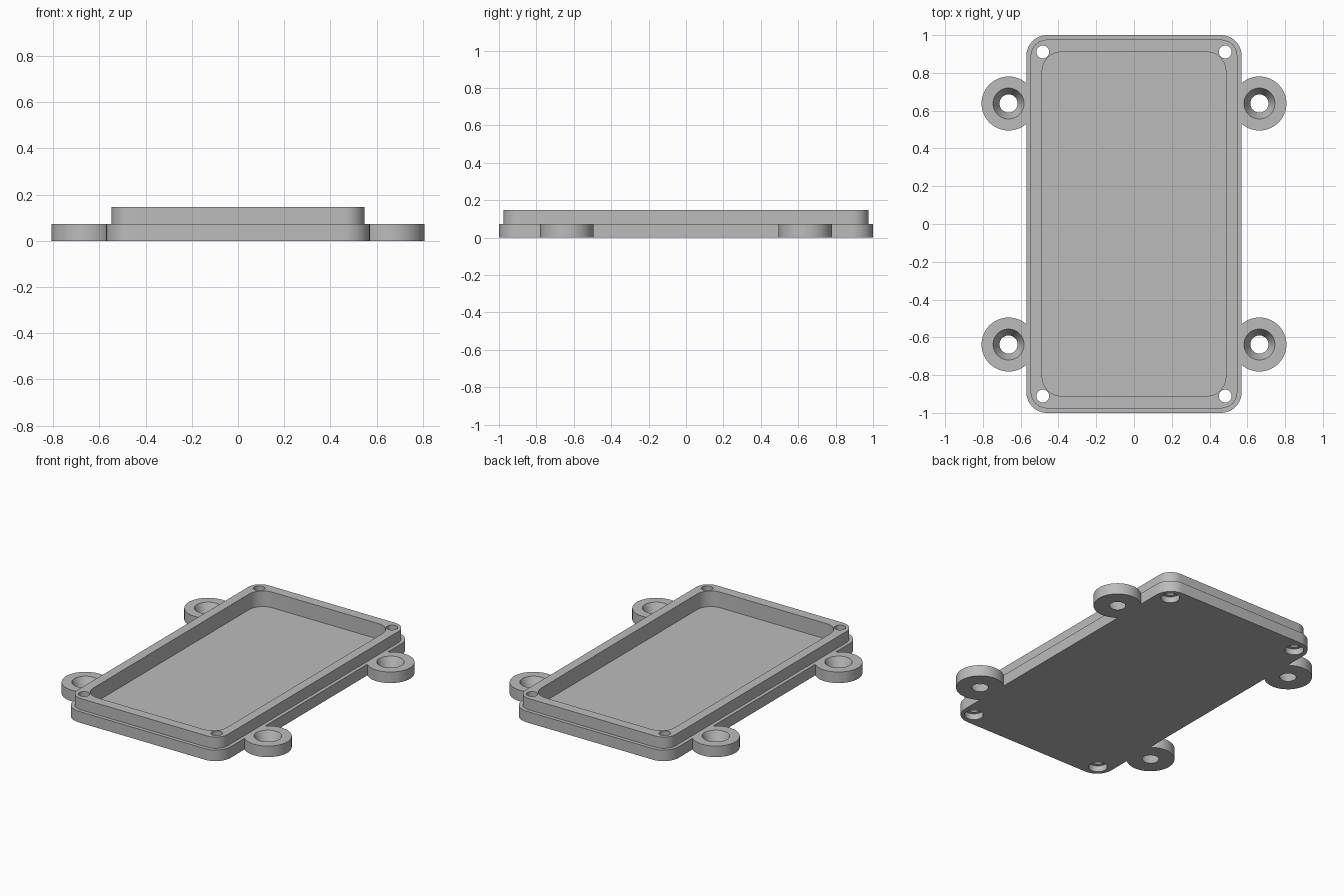
import bpy, bmesh, math

cube = bpy.data.objects.get("Cube")
if cube:
    bpy.data.objects.remove(cube, do_unlink=True)

BASE_TOP, RIM_TOP, FLOOR = 0.073, 0.147, 0.044

grey = bpy.data.materials.new("plain grey")
grey.use_nodes = True
grey.diffuse_color = (0.5, 0.5, 0.5, 1)
grey.node_tree.nodes["Principled BSDF"].inputs["Base Color"].default_value = (0.5, 0.5, 0.5, 1)


def make_object(name, bm):
    bmesh.ops.recalc_face_normals(bm, faces=bm.faces)
    mesh = bpy.data.meshes.new(name)
    bm.to_mesh(mesh)
    bm.free()
    mesh.materials.append(grey)
    obj = bpy.data.objects.new(name, mesh)
    bpy.context.collection.objects.link(obj)
    return obj


def rounded_slab(name, hx, hy, radius, z0, z1, steps=12):
    """Upright prism with a rounded rectangle outline."""
    bm = bmesh.new()
    outline = []
    for quarter, (sx, sy) in enumerate([(1, 1), (-1, 1), (-1, -1), (1, -1)]):
        for i in range(steps + 1):
            a = math.pi / 2 * (quarter + i / steps)
            outline.append(bm.verts.new((sx * (hx - radius) + radius * math.cos(a),
                                         sy * (hy - radius) + radius * math.sin(a), z0)))
    face = bm.faces.new(outline)
    top = bmesh.ops.extrude_face_region(bm, geom=[face])["geom"]
    bmesh.ops.translate(bm, vec=(0, 0, z1 - z0),
                        verts=[v for v in top if isinstance(v, bmesh.types.BMVert)])
    return make_object(name, bm)


def round_post(name, x, y, r0, r1, z0, z1):
    """Cylinder or cone from z0 (radius r0) to z1 (radius r1)."""
    bm = bmesh.new()
    bmesh.ops.create_cone(bm, cap_ends=True, segments=48, radius1=r0, radius2=r1, depth=z1 - z0)
    bmesh.ops.translate(bm, vec=(x, y, (z0 + z1) / 2), verts=bm.verts)
    return make_object(name, bm)


def combine(target, tool, operation):
    """Boolean the tool into the target, then discard the tool."""
    tool.hide_render = True
    mod = target.modifiers.new("combine", 'BOOLEAN')
    mod.object, mod.operation, mod.solver = tool, operation, 'EXACT'
    bpy.context.view_layer.objects.active = target
    bpy.ops.object.modifier_apply(modifier=mod.name)
    bpy.data.objects.remove(tool, do_unlink=True)


CORNERS = [(sx, sy) for sx in (-1, 1) for sy in (-1, 1)]

# Base plate with the narrower raised lip and the four mounting lugs
tray = rounded_slab("enclosure_tray", 0.57, 1.0, 0.11, 0, BASE_TOP)
combine(tray, rounded_slab("raised_lip", 0.547, 0.976, 0.087, 0.02, RIM_TOP), 'UNION')
for sx, sy in CORNERS:
    combine(tray, round_post("mounting_lug", sx * 0.664, sy * 0.638, 0.143, 0.143, 0, BASE_TOP), 'UNION')

# Hollow interior
combine(tray, rounded_slab("pocket", 0.486, 0.91, 0.1, FLOOR, 0.3), 'DIFFERENCE')

for sx, sy in CORNERS:
    # Countersunk hole in each lug, its cone carried past both faces
    slope = (0.082 - 0.048) / BASE_TOP
    combine(tray, round_post("countersink", sx * 0.664, sy * 0.638, 0.048 - slope * 0.02,
                             0.082 + slope * 0.02, -0.02, BASE_TOP + 0.02), 'DIFFERENCE')
    # Corner screw hole, wider from below for the screw head
    combine(tray, round_post("screw_hole", sx * 0.483, sy * 0.911, 0.034, 0.034, -0.05, 0.3), 'DIFFERENCE')
    combine(tray, round_post("screw_head_recess", sx * 0.483, sy * 0.911, 0.056, 0.056, -0.05, 0.04), 'DIFFERENCE')

# Smooth the curved walls, keep the edges crisp
bpy.ops.object.select_all(action='DESELECT')
tray.select_set(True)
bpy.context.view_layer.objects.active = tray
bpy.ops.object.shade_smooth_by_angle(angle=math.radians(30))
